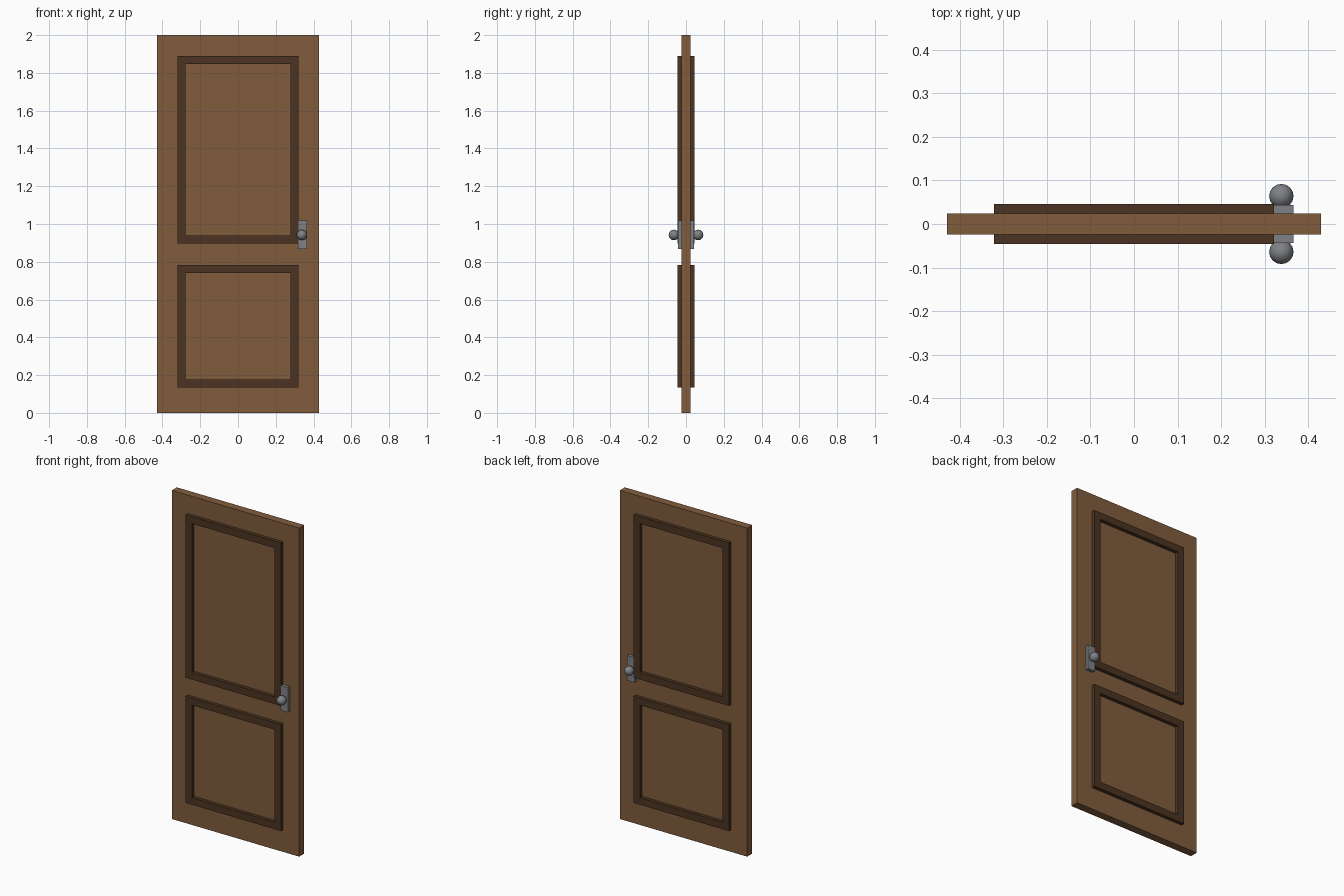
import bpy, bmesh, math
from mathutils import Matrix

if "Cube" in bpy.data.objects:
    bpy.data.objects.remove(bpy.data.objects["Cube"])


def material(name, color):
    m = bpy.data.materials.new(name)
    m.diffuse_color = (*color, 1)
    m.use_nodes = True
    m.node_tree.nodes["Principled BSDF"].inputs["Base Color"].default_value = m.diffuse_color
    return m


wood = material("brown wood", (0.216, 0.107, 0.045))
dark = material("dark wood", (0.07, 0.034, 0.016))
metal = material("grey metal", (0.21, 0.22, 0.24))


def finish(bm, name, mat):
    bmesh.ops.recalc_face_normals(bm, faces=bm.faces)
    mesh = bpy.data.meshes.new(name)
    bm.to_mesh(mesh)
    bm.free()
    mesh.materials.append(mat)
    ob = bpy.data.objects.new(name, mesh)
    bpy.context.collection.objects.link(ob)
    return ob


def box(name, mat, x0, x1, y0, y1, z0, z1):
    bm = bmesh.new()
    bmesh.ops.create_cube(bm, size=1)
    for v in bm.verts:
        v.co = ((x0 + x1) / 2 + v.co.x * (x1 - x0),
                (y0 + y1) / 2 + v.co.y * (y1 - y0),
                (z0 + z1) / 2 + v.co.z * (z1 - z0))
    return finish(bm, name, mat)


def frame(name, mat, x, z0, z1, width, y0, y1):
    # rectangular ring extruded along y
    bm = bmesh.new()

    def ring(inset, y):
        return [bm.verts.new((sx * (x - inset), y, z0 + inset if low else z1 - inset))
                for sx, low in ((-1, True), (1, True), (1, False), (-1, False))]

    loops = [ring(0, y0), ring(0, y1), ring(width, y1), ring(width, y0)]
    for a, b in zip(loops, loops[1:] + loops[:1]):
        for i in range(4):
            j = (i + 1) % 4
            bm.faces.new((a[i], a[j], b[j], b[i]))
    return finish(bm, name, mat)


# door slab
box("door_slab", wood, -0.429, 0.429, -0.0245, 0.0245, 0, 2)

for side, s in (("front", -1), ("back", 1)):
    # raised panel mouldings
    for part, z0, z1 in (("upper", 0.897, 1.889), ("lower", 0.135, 0.784)):
        frame(f"{side}_{part}_moulding", dark, 0.321, z0, z1, 0.043, s * 0.0235, s * 0.046)

    # handle plate
    ya, yb = sorted((s * 0.0235, s * 0.0435))
    box(f"{side}_handle_plate", metal, 0.317, 0.366, ya, yb, 0.868, 1.019)

    # round knob with its pole facing outwards
    bm = bmesh.new()
    bmesh.ops.create_uvsphere(
        bm, u_segments=12, v_segments=8, radius=0.028,
        matrix=Matrix.Translation((0.338, s * 0.064, 0.942)) @ Matrix.Rotation(math.pi / 2, 4, 'X'))
    for f in bm.faces:
        f.smooth = True
    finish(bm, f"{side}_knob", metal)
